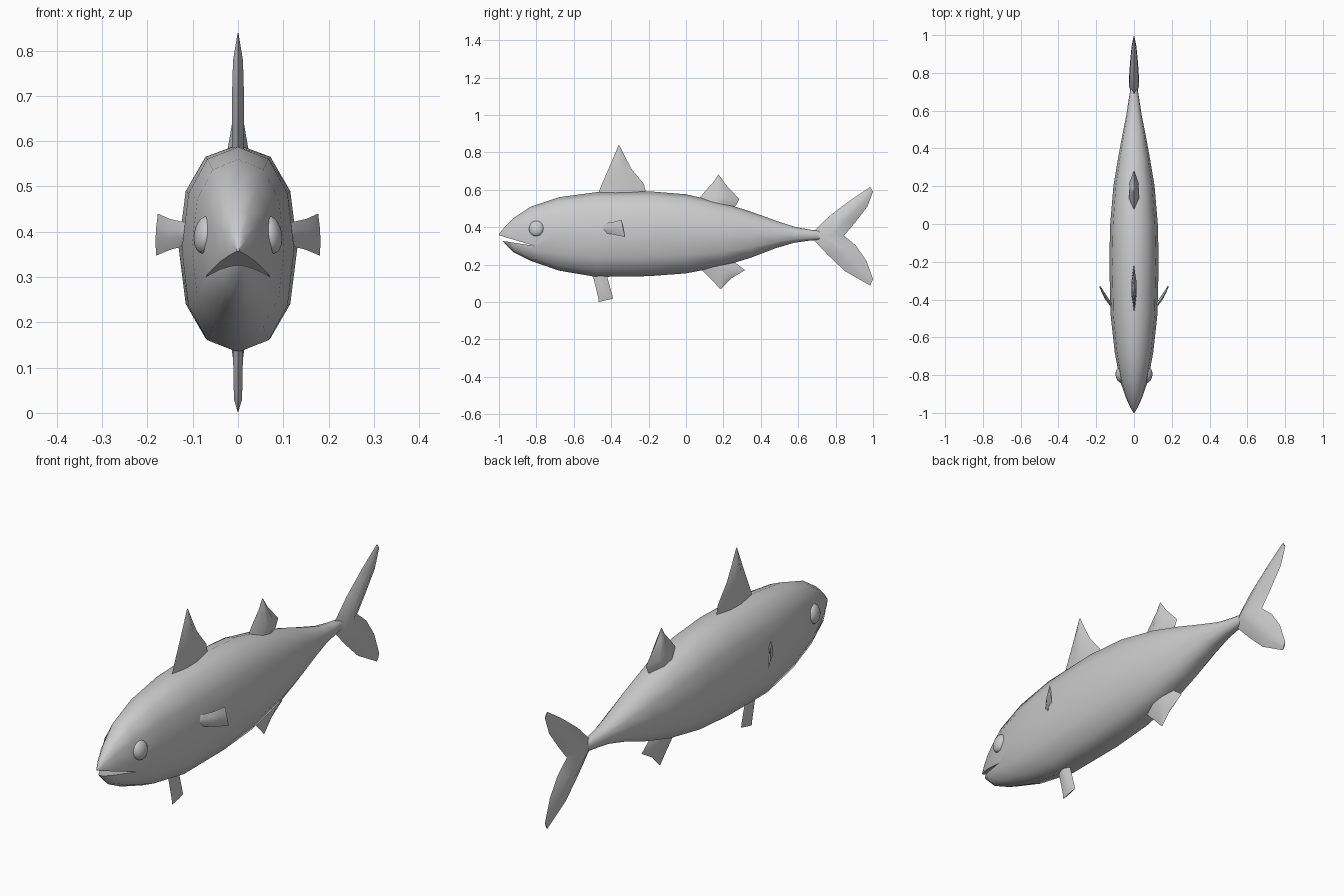
import bpy, bmesh, math
from mathutils import Vector

if "Cube" in bpy.data.objects:
    bpy.data.objects.remove(bpy.data.objects["Cube"])

grey = bpy.data.materials.new("plain grey")
grey.use_nodes = True
grey.diffuse_color = (0.6, 0.6, 0.6, 1)
grey.node_tree.nodes["Principled BSDF"].inputs["Base Color"].default_value = (0.6, 0.6, 0.6, 1)


def finish(obj, angle):
    bpy.ops.object.select_all(action='DESELECT')
    obj.select_set(True)
    bpy.context.view_layer.objects.active = obj
    bpy.ops.object.shade_smooth_by_angle(angle=math.radians(angle))


def loft(name, rings):
    """Skin a list of equal closed rings and cap both ends."""
    bm = bmesh.new()
    loops = [[bm.verts.new(p) for p in ring] for ring in rings]
    for a, b in zip(loops, loops[1:]):
        for i in range(len(a)):
            j = (i + 1) % len(a)
            bm.faces.new((a[i], a[j], b[j], b[i]))
    bm.faces.new(loops[0])
    bm.faces.new(loops[-1])
    bmesh.ops.recalc_face_normals(bm, faces=bm.faces)
    mesh = bpy.data.meshes.new(name)
    bm.to_mesh(mesh)
    bm.free()
    mesh.materials.append(grey)
    obj = bpy.data.objects.new(name, mesh)
    bpy.context.collection.objects.link(obj)
    return obj


def fin(name, stations, normal=(1, 0, 0)):
    """Lens-section fin; each station is leading point, trailing point, half thickness."""
    n = Vector(normal).normalized()
    rings = []
    for lead, trail, t in stations:
        a, b = Vector(lead), Vector(trail)
        p, q = a.lerp(b, 0.35), a.lerp(b, 0.65)
        rings.append([a, p + n * t, q + n * t, b, q - n * t, p - n * t])
    obj = loft(name, rings)
    finish(obj, 40)
    return obj


def flat_fin(name, stations):
    """Fin in the middle plane, stations given as y, z, y, z, half thickness."""
    return fin(name, [((0, a, b), (0, c, d), t) for a, b, c, d, t in stations])


def oval(y, top, bottom, half):
    ring = []
    for i in range(12):
        s, c = math.sin(i * math.pi / 6), math.cos(i * math.pi / 6)
        x = math.copysign(abs(s) ** 0.87, s) * half
        z = math.copysign(abs(c) ** 0.87, c) * (top - bottom) / 2
        ring.append((x, y, (top + bottom) / 2 + z))
    return ring


# Body: y, top, bottom, half width
body = loft("body", [oval(*s) for s in (
    (-1, .364, .356, .003), (-.97, .4, .315, .02), (-.92, .45, .265, .043),
    (-.83, .51, .22, .074), (-.68, .56, .168, .102), (-.48, .587, .134, .124),
    (-.2, .592, .138, .131), (0, .576, .153, .126), (.2, .53, .192, .109),
    (.35, .482, .238, .084), (.48, .435, .288, .06), (.58, .402, .317, .04),
    (.66, .387, .328, .028), (.74, .378, .335, .015))])

# Mouth: a wedge cut out of the snout
wedge = [(-.81, .3), (-1.03, .366), (-1.03, .334)]
cutter = loft("mouth_cutter", [[(x, y, z) for y, z in wedge] for x in (-.2, .2)])
cut = body.modifiers.new("mouth", 'BOOLEAN')
cut.operation = 'DIFFERENCE'
cut.object = cutter
bpy.context.view_layer.objects.active = body
bpy.ops.object.modifier_apply(modifier=cut.name)
bpy.data.objects.remove(cutter)
finish(body, 45)

# Fins along the middle
flat_fin("front_dorsal_fin", [
    (-.49, .53, -.2, .53, .013), (-.45, .63, -.225, .63, .013),
    (-.415, .71, -.29, .71, .013), (-.385, .78, -.325, .775, .011),
    (-.361, .839, -.355, .836, .001)])
flat_fin("rear_dorsal_fin", [
    (.06, .53, .24, .49, .027), (.08, .565, .27, .52, .027),
    (.1, .59, .285, .55, .024), (.15, .645, .21, .63, .013), (.172, .681, .178, .677, .001)])
flat_fin("anal_fin", [
    (.06, .2, .23, .24, .02), (.09, .165, .27, .205, .018),
    (.11, .145, .315, .17, .016), (.15, .105, .24, .125, .01), (.182, .07, .19, .072, .001)])
flat_fin("pelvic_fin", [
    (-.5, .18, -.41, .18, .011), (-.495, .13, -.42, .13, .011),
    (-.47, .025, -.395, .04, .009), (-.467, 0, -.39, .018, .002)])

# Forked tail
flat_fin("tail_fin", [
    (.985, .615, 1, .59, .002), (.88, .545, .97, .51, .013), (.77, .462, .9, .42, .021),
    (.66, .356, .845, .355, .026), (.76, .25, .91, .3, .021), (.85, .165, .965, .22, .013),
    (.985, .088, 1, .122, .002)])

# Paired side fins and eyes
for side, label in ((1, "left"), (-1, "right")):
    fin(label + "_pectoral_fin", [
        ((side * .105, -.45, .372), (side * .105, -.45, .418), .008),
        ((side * .15, -.385, .36), (side * .15, -.39, .428), .008),
        ((side * .181, -.325, .347), (side * .177, -.345, .44), .003)],
        (side * .84, -.54, 0))
    bpy.ops.mesh.primitive_uv_sphere_add(segments=16, ring_count=10, radius=1,
                                         location=(side * .073, -.8, .393))
    eye = bpy.context.object
    eye.name = label + "_eye"
    eye.scale = (.024, .04, .042)
    eye.rotation_euler = (0, side * -.15, side * -.15)
    eye.data.materials.append(grey)
    finish(eye, 60)
